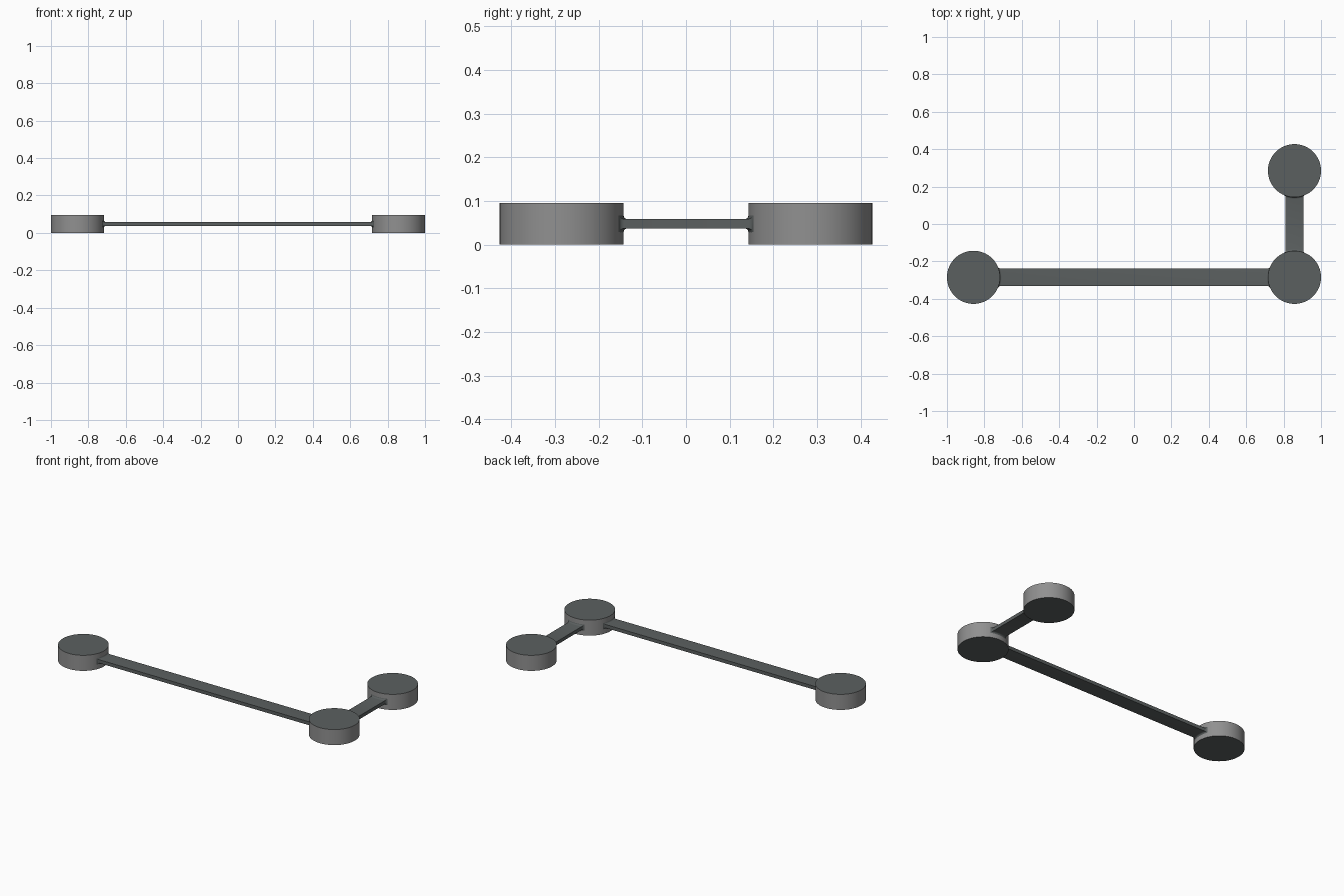
import bpy, bmesh, math
from mathutils import Vector

if "Cube" in bpy.data.objects:
    bpy.data.objects.remove(bpy.data.objects["Cube"])

R, H = 0.142, 0.096            # disc radius and height
HALF_W, HALF_T = 0.047, 0.0105  # bar half width and half thickness
FLARE = 0.009                  # fillet radius where bar meets disc
MID = H / 2


def material(name, rgb):
    m = bpy.data.materials.new(name)
    m.diffuse_color = (*rgb, 1)
    m.use_nodes = True
    m.node_tree.nodes["Principled BSDF"].inputs["Base Color"].default_value = m.diffuse_color
    return m


dark = material("dark_slate_grey", (0.105, 0.117, 0.117))
light = material("mid_grey", (0.28, 0.28, 0.28))


def finish(bm, name, mats):
    bmesh.ops.recalc_face_normals(bm, faces=bm.faces)
    me = bpy.data.meshes.new(name)
    bm.to_mesh(me)
    bm.free()
    ob = bpy.data.objects.new(name, me)
    bpy.context.collection.objects.link(ob)
    for m in mats:
        me.materials.append(m)
    bpy.ops.object.select_all(action='DESELECT')
    ob.select_set(True)
    bpy.context.view_layer.objects.active = ob
    bpy.ops.object.shade_smooth_by_angle(angle=math.radians(30))
    return ob


def disc(name, c):
    # round pad: dark caps, lighter rim
    bm = bmesh.new()
    bmesh.ops.create_cone(bm, cap_ends=True, segments=64, radius1=R, radius2=R, depth=H)
    bmesh.ops.translate(bm, verts=bm.verts, vec=(c[0], c[1], MID))
    for f in bm.faces:
        f.material_index = 0 if abs(f.normal.z) > 0.5 else 1
    finish(bm, name, [dark, light])


def bar(name, a, b):
    # flat bar whose ends wrap the discs with a small flared fillet
    a, b = Vector((*a, 0)), Vector((*b, 0))
    d = (b - a).normalized()
    side = Vector((-d.y, d.x, 0))
    steps = [i * math.pi / 8 for i in range(5)]
    profile = [(R - 0.002, FLARE)] + [
        (R + FLARE * (1 - math.cos(t)), FLARE * (1 - math.sin(t))) for t in steps]
    n = 8
    bm = bmesh.new()
    rings = []
    for centre, sign, prof in ((a, 1, profile), (b, -1, profile[::-1])):
        for r, grow in prof:
            us = [(HALF_W + grow) * (2 * i / n - 1) for i in range(n + 1)]
            outline = [(u, HALF_T + grow) for u in us] + [(u, -HALF_T - grow) for u in us[::-1]]
            rings.append([bm.verts.new(centre + side * u + d * sign * math.sqrt(r * r - u * u)
                                       + Vector((0, 0, MID + z))) for u, z in outline])
    count = len(rings[0])
    for p, q in zip(rings, rings[1:]):
        for i in range(count):
            j = (i + 1) % count
            bm.faces.new((p[i], p[j], q[j], q[i]))
    for ring in (rings[0], rings[-1]):
        for i in range(n):
            bm.faces.new((ring[i], ring[i + 1], ring[count - 2 - i], ring[count - 1 - i]))
    finish(bm, name, [dark])


left, corner, back = (-0.858, -0.285), (0.858, -0.285), (0.858, 0.285)
disc("left_disc", left)
disc("corner_disc", corner)
disc("back_disc", back)
bar("long_bar", left, corner)
bar("short_bar", corner, back)
